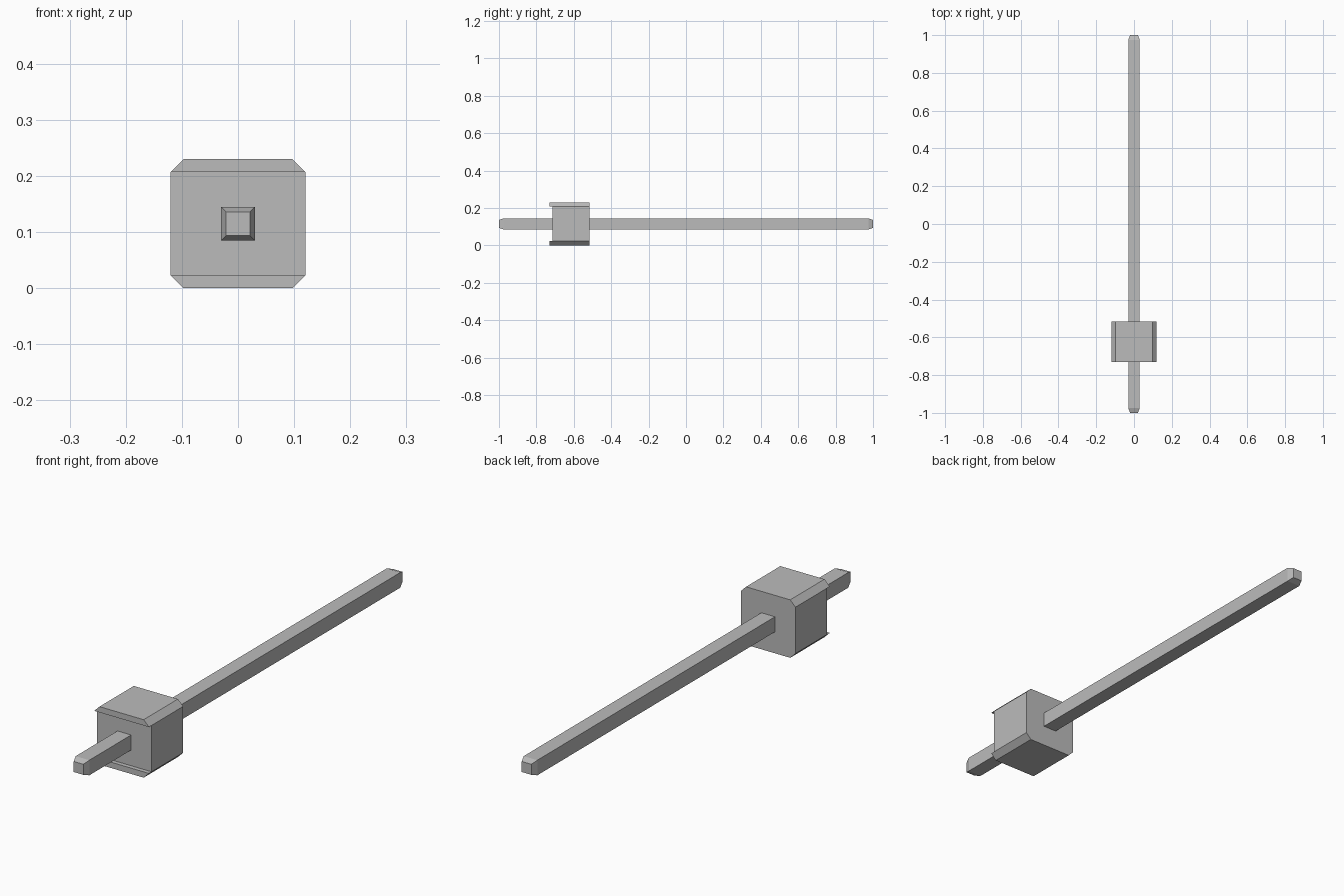
import bpy
import bmesh

cube = bpy.data.objects.get("Cube")
if cube:
    bpy.data.objects.remove(cube, do_unlink=True)

grey = bpy.data.materials.new("light grey")
grey.use_nodes = True
colour = (0.5, 0.5, 0.5, 1)
grey.diffuse_color = colour
grey.node_tree.nodes["Principled BSDF"].inputs["Base Color"].default_value = colour

MID = 0.115  # height of the pin axis


def loft(name, sections):
    """Skin a closed solid through (y, outline) sections, outline in x and z."""
    bm = bmesh.new()
    rings = [[bm.verts.new((x, y, z)) for x, z in pts] for y, pts in sections]
    for a, b in zip(rings, rings[1:]):
        for i in range(len(a)):
            j = (i + 1) % len(a)
            bm.faces.new((a[i], a[j], b[j], b[i]))
    bm.faces.new(rings[0])
    bm.faces.new(rings[-1])
    bmesh.ops.recalc_face_normals(bm, faces=bm.faces)
    mesh = bpy.data.meshes.new(name)
    bm.to_mesh(mesh)
    bm.free()
    mesh.materials.append(grey)
    obj = bpy.data.objects.new(name, mesh)
    bpy.context.collection.objects.link(obj)


def square(r):
    return [(-r, MID - r), (r, MID - r), (r, MID + r), (-r, MID + r)]


# Long square pin with tapered tips
loft("pin", [(-1, square(0.021)), (-0.975, square(0.03)),
             (0.975, square(0.03)), (1, square(0.021))])

# Housing block with chamfered long edges
W, H, C = 0.12, 0.115, 0.023
half = [(W, MID - H + C), (W, MID + H - C), (W - C, MID + H)]
half = [(W - C, MID - H)] + half
outline = half + [(-x, z) for x, z in reversed(half)]
loft("housing", [(-0.713, outline), (-0.515, outline)])

# Front lips along the top and bottom of the housing
for name, s in (("top_lip", 1), ("bottom_lip", -1)):
    lip = [(x, MID + s * h) for x, h in
           ((-W, H - C), (W, H - C), (W - C, H), (C - W, H))]
    loft(name, [(-0.73, lip), (-0.713, lip)])
